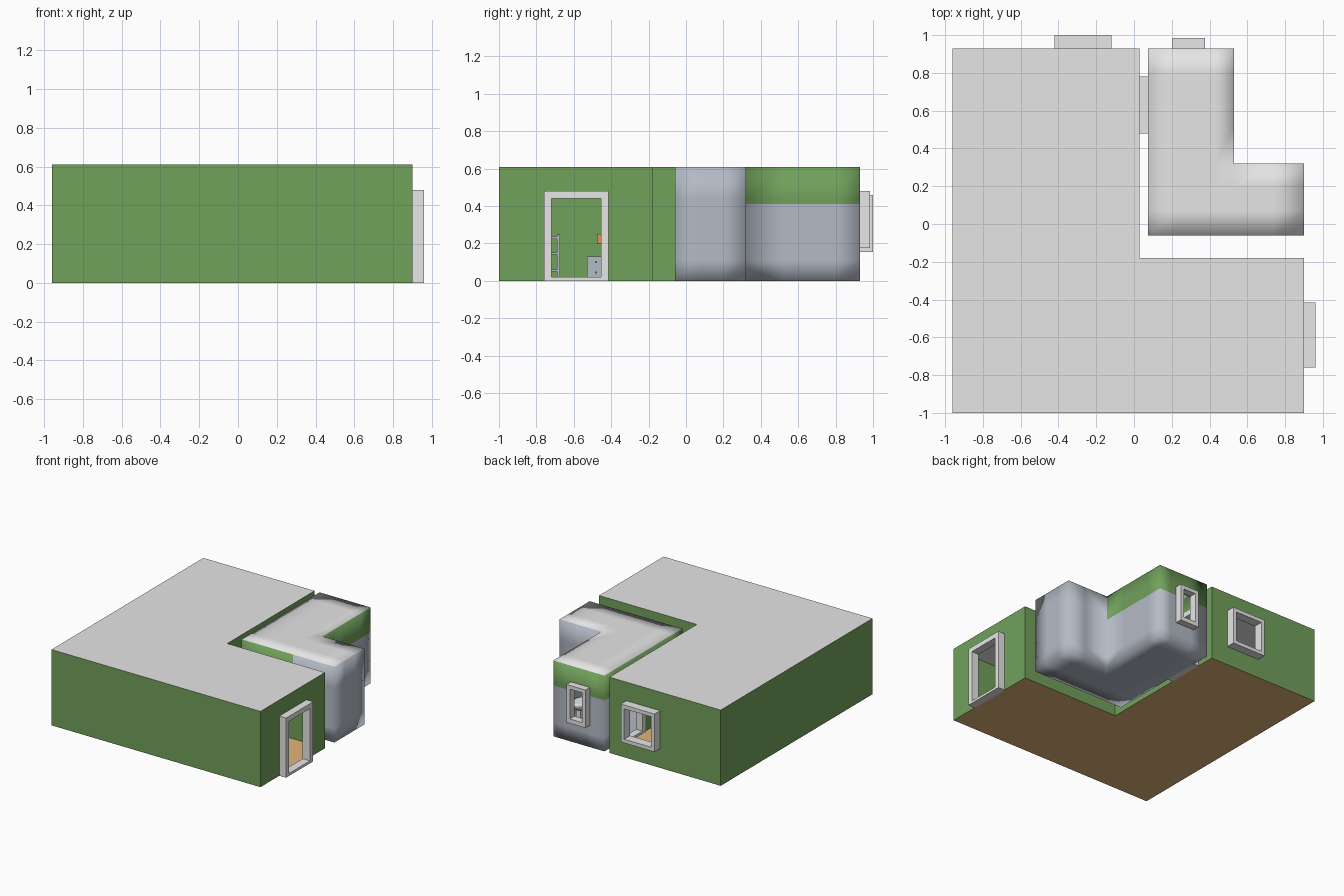
import bpy, bmesh, math
from mathutils import Vector

if "Cube" in bpy.data.objects:
    bpy.data.objects.remove(bpy.data.objects["Cube"])

COLOURS = {
    "green paint": (0.165, 0.355, 0.105), "white plaster": (0.58, 0.58, 0.58),
    "white trim": (0.8, 0.8, 0.8), "wood floor": (0.75, 0.46, 0.19),
    "blue grey tile": (0.455, 0.495, 0.56), "orange": (0.75, 0.3, 0.1),
    "dark metal": (0.1, 0.1, 0.12),
}
COLOURS["white plaster"] = (0.79, 0.79, 0.79)
MATS = {}
for name, c in COLOURS.items():
    MATS[name] = bpy.data.materials.new(name)
    MATS[name].diffuse_color = (*c, 1)


def finish(name, bm, mats, smooth=False):
    me = bpy.data.meshes.new(name)
    bm.to_mesh(me)
    bm.free()
    for m in mats:
        me.materials.append(MATS[m])
    for p in me.polygons:
        p.use_smooth = smooth
    ob = bpy.data.objects.new(name, me)
    bpy.context.collection.objects.link(ob)
    return ob


def add_box(bm, lo, hi):
    vs = bmesh.ops.create_cube(bm, size=1)["verts"]
    for v in vs:
        v.co = Vector([(a + b) / 2 + t * (b - a) for a, b, t in zip(lo, hi, v.co)])


def boxes(name, mat, *pairs):
    bm = bmesh.new()
    for lo, hi in pairs:
        add_box(bm, lo, hi)
    return finish(name, bm, [mat])


def shell(name, xs, ys, zs, inside, hole, colour, mats, smooth):
    """Thin room shell over a cut grid: floor, ceiling and outer walls."""
    bm = bmesh.new()

    def quad(pts, n):
        c = sum((Vector(p) for p in pts), Vector()) / 4
        if hole(c, n):
            return
        f = bm.faces.new([bm.verts.new(p) for p in pts])
        f.normal_update()
        if f.normal.dot(Vector(n)) < 0:
            f.normal_flip()
        f.material_index = mats.index(colour(c, n))

    for x0, x1 in zip(xs, xs[1:]):
        for y0, y1 in zip(ys, ys[1:]):
            cx, cy = (x0 + x1) / 2, (y0 + y1) / 2
            if not inside(cx, cy):
                continue
            for z, n in ((zs[0], -1), (zs[-1], 1)):
                quad([(x0, y0, z), (x1, y0, z), (x1, y1, z), (x0, y1, z)], (0, 0, n))
            e = 0.002
            sides = (((x0, y0), (x1, y0), (cx, y0 - e), (0, -1, 0)),
                     ((x0, y1), (x1, y1), (cx, y1 + e), (0, 1, 0)),
                     ((x0, y0), (x0, y1), (x0 - e, cy), (-1, 0, 0)),
                     ((x1, y0), (x1, y1), (x1 + e, cy), (1, 0, 0)))
            for a, b, probe, n in sides:
                if not inside(*probe):
                    for z0, z1 in zip(zs, zs[1:]):
                        quad([(*a, z0), (*b, z0), (*b, z1), (*a, z1)], n)
    bmesh.ops.remove_doubles(bm, verts=bm.verts, dist=0.0005)
    return finish(name, bm, mats, smooth)


def frame(name, axis, d0, d1, a0, a1, z0, z1, w, sill):
    """Rectangular casing; axis 0 sits in an x wall, axis 1 in a y wall."""
    def pt(d, a, z):
        return (d, a, z) if axis == 0 else (a, d, z)
    bars = ((a0, a0 + w, z0, z1), (a1 - w, a1, z0, z1),
            (a0 + w, a1 - w, z1 - w, z1), (a0 + w, a1 - w, z0, z0 + sill))
    boxes(name, "white trim", *[(pt(d0, p, r), pt(d1, q, s)) for p, q, r, s in bars])


# Bedroom shell
def bed_inside(x, y):
    return -0.96 < x < 0.90 and -1 < y < 0.93 and (x < 0.03 or y < -0.18)


def bed_hole(c, n):
    if n == (1, 0, 0) and 0.02 < c.z < 0.44:
        return (c.x > 0.8 and -0.72 < c.y < -0.455) or (c.x < 0.1 and 0.52 < c.y < 0.74)
    return n == (0, 1, 0) and c.y > 0.9 and -0.39 < c.x < -0.15 and 0.185 < c.z < 0.43


def bed_colour(c, n):
    return {0: "green paint", 1: "white plaster", -1: "wood floor"}[n[2]]


shell("bedroom_shell", [-0.96, -0.39, -0.15, 0.03, 0.90],
      [-1, -0.72, -0.455, -0.18, 0.52, 0.74, 0.93], [0, 0.02, 0.185, 0.43, 0.44, 0.61],
      bed_inside, bed_hole, bed_colour, ["green paint", "white plaster", "wood floor"], False)


# Bathroom shell, softly shaded, with a fully tiled shower leg
def bath_inside(x, y):
    return 0.075 < x < 0.90 and -0.06 < y < 0.93 and (x < 0.53 or y < 0.32)


def bath_hole(c, n):
    if n == (-1, 0, 0):
        return 0.52 < c.y < 0.74 and c.z < 0.44
    return n == (0, 1, 0) and c.y > 0.9 and 0.23 < c.x < 0.35 and 0.21 < c.z < 0.44


def bath_colour(c, n):
    if n[2] == 1:
        return "white plaster"
    upper = n[2] == 0 and c.z > 0.41 and c.x < 0.531
    return "green paint" if upper else "blue grey tile"


shell("bathroom_shell", [0.075, 0.23, 0.35, 0.43, 0.53, 0.74, 0.90],
      [-0.06, 0.07, 0.20, 0.32, 0.52, 0.74, 0.80, 0.93], [0, 0.11, 0.21, 0.41, 0.44, 0.61],
      bath_inside, bath_hole, bath_colour,
      ["green paint", "white plaster", "blue grey tile"], True)

# Door and window casings
frame("entrance_door_frame", 0, 0.895, 0.96, -0.76, -0.415, 0, 0.48, 0.04, 0.02)
frame("inner_door_frame", 0, 0.025, 0.08, 0.48, 0.78, 0, 0.48, 0.04, 0.02)
frame("bedroom_window_frame", 1, 0.925, 1.0, -0.42, -0.12, 0.155, 0.46, 0.03, 0.03)
frame("bathroom_window_frame", 1, 0.925, 0.985, 0.205, 0.375, 0.175, 0.48, 0.03, 0.035)

# Shelf unit and bedside cabinet glimpsed through the entrance
boxes("shelf_unit", "blue grey tile",
      ((-0.94, -0.69, 0.002), (-0.7, -0.675, 0.25)), ((-0.94, -0.98, 0.002), (-0.7, -0.965, 0.25)),
      *[((-0.94, -0.965, z), (-0.7, -0.69, z + 0.012)) for z in (0.05, 0.14, 0.225)])
boxes("bedside_cabinet", "blue grey tile", ((-0.94, -0.53, 0.002), (-0.8, -0.39, 0.13)))
boxes("cabinet_knobs", "dark metal",
      *[((-0.8, -0.487, z), (-0.792, -0.477, z + 0.01)) for z in (0.04, 0.095)])
boxes("wall_picture", "orange", ((-0.957, -0.475, 0.2), (-0.95, -0.40, 0.25)))

# Washbasin near the bathroom window
bm = bmesh.new()
bmesh.ops.create_uvsphere(bm, u_segments=20, v_segments=10, radius=1)
for v in bm.verts:
    v.co = Vector((0.46 + 0.06 * v.co.x, 0.68 + 0.08 * v.co.y, 0.2 + 0.06 * min(v.co.z, 0.15)))
finish("washbasin", bm, ["white trim"], True)
boxes("basin_pedestal", "white trim", ((0.45, 0.66, 0.002), (0.49, 0.70, 0.16)))

for m in bpy.data.materials:
    if m.users and not m.is_grease_pencil:
        m.use_nodes = True
        m.node_tree.nodes["Principled BSDF"].inputs["Base Color"].default_value = m.diffuse_color
